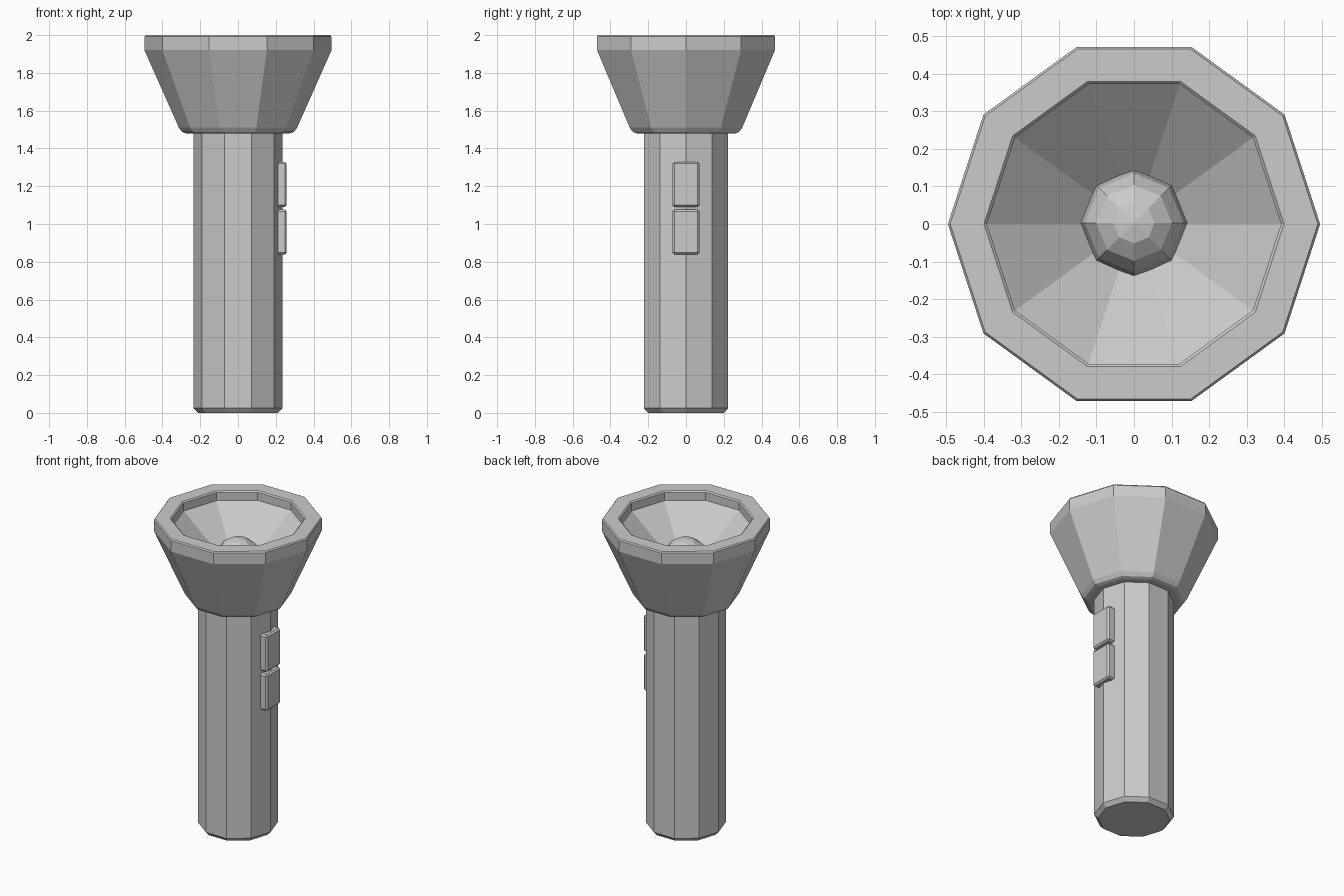
import bpy, bmesh, math

if "Cube" in bpy.data.objects:
    bpy.data.objects.remove(bpy.data.objects["Cube"])


def lathe(name, profile, sides=10):
    """Revolve (radius, z) points about z; open ends of the profile are capped."""
    bm = bmesh.new()
    rings = [[bm.verts.new((r * math.cos(2 * math.pi * i / sides),
                            r * math.sin(2 * math.pi * i / sides), z))
              for i in range(sides)] for r, z in profile]
    for a, b in zip(rings, rings[1:]):
        for i in range(sides):
            j = (i + 1) % sides
            bm.faces.new((a[i], a[j], b[j], b[i]))
    bm.faces.new(rings[0][::-1])
    bm.faces.new(rings[-1])
    return add(name, bm)


def add(name, bm):
    bmesh.ops.recalc_face_normals(bm, faces=bm.faces[:])
    mesh = bpy.data.meshes.new(name)
    bm.to_mesh(mesh)
    bm.free()
    obj = bpy.data.objects.new(name, mesh)
    bpy.context.collection.objects.link(obj)
    return obj


def button(name, z):
    bm = bmesh.new()
    bmesh.ops.create_cube(bm, size=1)
    bmesh.ops.scale(bm, vec=(0.08, 0.144, 0.238), verts=bm.verts[:])
    bmesh.ops.translate(bm, vec=(0.218, 0, z), verts=bm.verts[:])
    obj = add(name, bm)
    bevel = obj.modifiers.new("Bevel", "BEVEL")
    bevel.width = 0.01
    bevel.segments = 1


# Handle tube with chamfered base
lathe("handle", [(0.212, 0), (0.235, 0.025), (0.235, 1.485)])

# Flared head: outer shell, rim, short inner wall and reflector dish
lathe("head", [(0.275, 1.48), (0.295, 1.487), (0.313, 1.51),
               (0.495, 1.92), (0.495, 1.992), (0.489, 2.0),
               (0.399, 2.0), (0.391, 1.992), (0.391, 1.94), (0.1, 1.70)])

# Bulb in the middle of the reflector
bm = bmesh.new()
bmesh.ops.create_uvsphere(bm, u_segments=8, v_segments=8, radius=0.143)
bmesh.ops.translate(bm, vec=(0, 0.003, 1.725), verts=bm.verts[:])
add("bulb", bm)

# Pair of switch buttons on the right side
button("upper_button", 1.21)
button("lower_button", 0.957)
